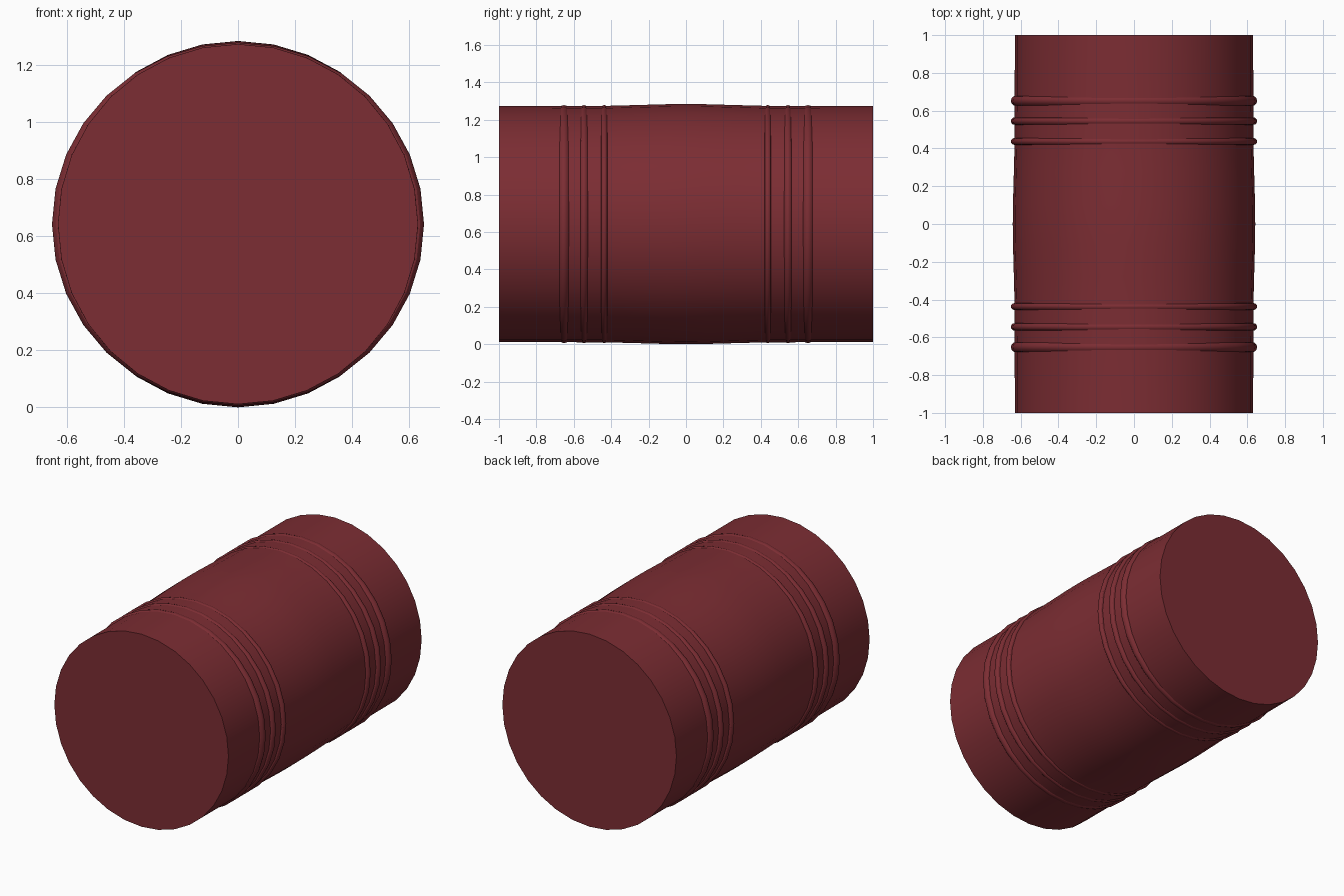
import bpy, bmesh
from math import cos, sin, pi

if "Cube" in bpy.data.objects:
    bpy.data.objects.remove(bpy.data.objects["Cube"])

SIDES = 32
CENTRE_Z = 0.642

mat = bpy.data.materials.new("dark_red_paint")
mat.diffuse_color = (0.2, 0.026, 0.033, 1)
mat.use_nodes = True
mat.node_tree.nodes["Principled BSDF"].inputs["Base Color"].default_value = mat.diffuse_color


def lathe(name, profile, zscale=1.0, closed=False):
    """Spin (radius, y) points around the y axis; open profiles get end caps."""
    bm = bmesh.new()
    loops = []
    for r, y in profile:
        loops.append([bm.verts.new((r * cos(2 * pi * i / SIDES), y,
                                    r * sin(2 * pi * i / SIDES) * zscale))
                      for i in range(SIDES)])
    pairs = list(zip(loops, loops[1:]))
    if closed:
        pairs.append((loops[-1], loops[0]))
    else:
        bm.faces.new(loops[0])
        bm.faces.new(loops[-1])
    for a, b in pairs:
        for i in range(SIDES):
            j = (i + 1) % SIDES
            bm.faces.new((a[i], a[j], b[j], b[i]))
    bmesh.ops.recalc_face_normals(bm, faces=bm.faces)
    me = bpy.data.meshes.new(name)
    bm.to_mesh(me)
    bm.free()
    me.materials.append(mat)
    ob = bpy.data.objects.new(name, me)
    ob.location.z = CENTRE_Z
    bpy.context.collection.objects.link(ob)
    bpy.ops.object.select_all(action='DESELECT')
    ob.select_set(True)
    bpy.context.view_layer.objects.active = ob
    bpy.ops.object.shade_smooth_by_angle(angle=pi / 6)
    return ob


# Barrel body: straight ends, slight bulge in the middle, flat lids
half = [(0.631, 1.0), (0.632, 0.43), (0.636, 0.28), (0.641, 0.1), (0.642, 0.0)]
lathe("barrel_body", [(r, -y) for r, y in half] + half[-2::-1])

# Raised hoops: three at each end, slightly flattened in height
hoops = [("outer", 0.652, 0.027), ("middle", 0.545, 0.02), ("inner", 0.437, 0.018)]
for end, side in (("front", -1), ("back", 1)):
    for label, y, minor in hoops:
        ring = [(0.652 - minor + minor * cos(2 * pi * k / 12),
                 side * y + minor * sin(2 * pi * k / 12)) for k in range(12)]
        lathe(f"{end}_{label}_hoop", ring, zscale=0.976, closed=True)
